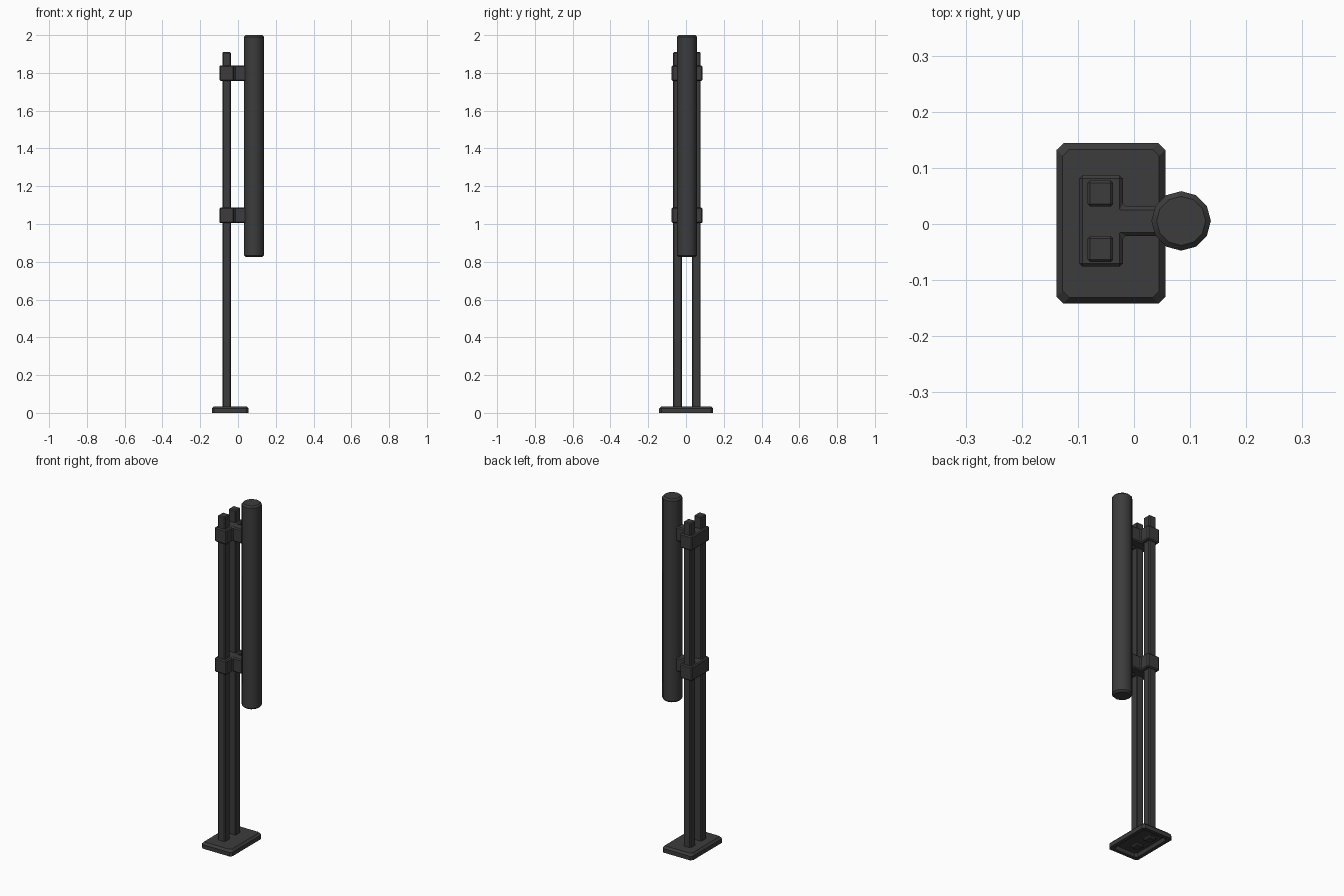
import bpy, bmesh, math

if "Cube" in bpy.data.objects:
    bpy.data.objects.remove(bpy.data.objects["Cube"])


def finish(name, bm, bevel=0.0):
    if bevel:
        bmesh.ops.bevel(bm, geom=bm.edges[:], offset=bevel, segments=1,
                        affect='EDGES', clamp_overlap=True)
    bmesh.ops.recalc_face_normals(bm, faces=bm.faces)
    me = bpy.data.meshes.new(name)
    bm.to_mesh(me)
    bm.free()
    ob = bpy.data.objects.new(name, me)
    bpy.context.collection.objects.link(ob)
    mat = bpy.data.materials.get("dark_metal") or bpy.data.materials.new("dark_metal")
    mat.diffuse_color = (0.045, 0.045, 0.045, 1)
    mat.use_nodes = True
    mat.node_tree.nodes["Principled BSDF"].inputs["Base Color"].default_value = mat.diffuse_color
    me.materials.append(mat)
    return ob


def prism(profile, z0, z1):
    """Extrude a flat outline from z0 to z1."""
    bm = bmesh.new()
    face = bm.faces.new([bm.verts.new((x, y, z0)) for x, y in profile])
    ext = bmesh.ops.extrude_face_region(bm, geom=[face])
    for v in ext["geom"]:
        if isinstance(v, bmesh.types.BMVert):
            v.co.z = z1
    return bm


def rect(x0, x1, y0, y1, c=0.0):
    """Rectangle outline, with cut corners when c > 0."""
    if not c:
        return [(x0, y0), (x1, y0), (x1, y1), (x0, y1)]
    return [(x0 + c, y0), (x1 - c, y0), (x1, y0 + c), (x1, y1 - c),
            (x1 - c, y1), (x0 + c, y1), (x0, y1 - c), (x0, y0 + c)]


# Base plate: stacked outlines, chamfered on top and hollowed underneath
bm = bmesh.new()
rings = []
for inset, z in [(0.028, 0.018), (0.02, 0.0), (0.0, 0.0), (0.0, 0.023), (0.011, 0.035)]:
    outline = rect(-0.138 + inset, 0.056 - inset, -0.142 + inset, 0.144 - inset, 0.012)
    rings.append([bm.verts.new((x, y, z)) for x, y in outline])
for a, b in zip(rings, rings[1:]):
    for i in range(8):
        j = (i + 1) % 8
        bm.faces.new((a[i], a[j], b[j], b[i]))
bm.faces.new(rings[0])
bm.faces.new(rings[-1])
finish("base_plate", bm)

# Two square posts, ends showing below the hollow plate
for side, y in (("left", -0.0445), ("right", 0.0545)):
    finish("post_" + side,
           prism(rect(-0.083, -0.037, y - 0.0235, y + 0.0235), 0.004, 1.91), 0.005)

# Two T-shaped clamps holding the tube to the posts
tee = [(-0.098, -0.076), (-0.02, -0.076), (-0.02, -0.021), (0.06, -0.021),
       (0.06, 0.031), (-0.02, 0.031), (-0.02, 0.087), (-0.098, 0.087)]
for side, z in (("lower", 1.004), ("upper", 1.757)):
    finish("clamp_" + side, prism(tee, z, z + 0.083), 0.006)

# Twelve-sided tube with chamfered ends
outline = [(0.084 + 0.053 * math.cos(math.tau * i / 12),
            0.0055 + 0.053 * math.sin(math.tau * i / 12)) for i in range(12)]
bm = prism(outline, 0.825, 2.0)
ends = [e for e in bm.edges if abs(e.verts[0].co.z - e.verts[1].co.z) < 1e-4]
bmesh.ops.bevel(bm, geom=ends, offset=0.009, segments=1, affect='EDGES')
tube = finish("tube", bm)
bpy.context.view_layer.objects.active = tube
tube.select_set(True)
bpy.ops.object.shade_smooth_by_angle(angle=math.radians(35))
